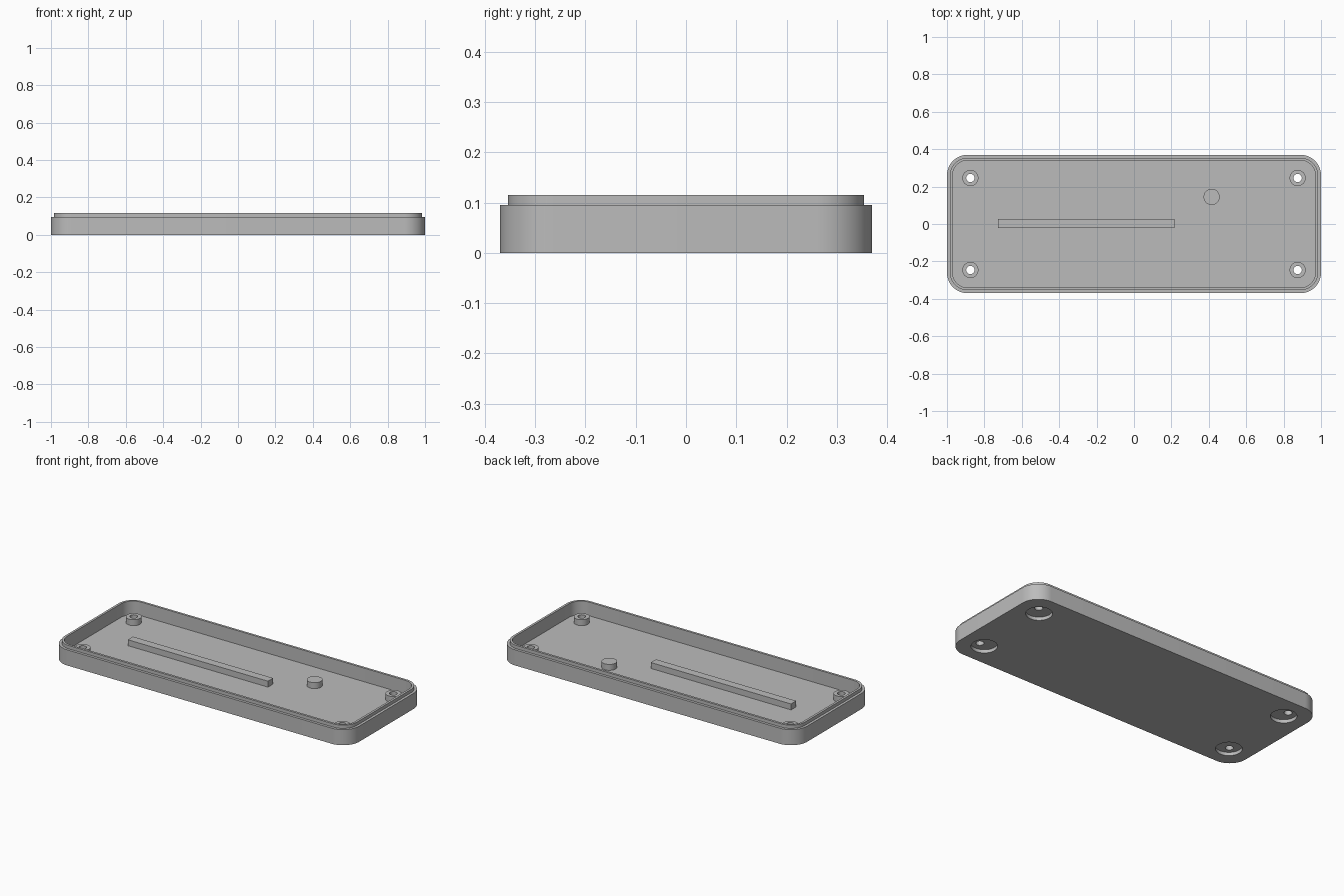
import bpy, bmesh, math

if "Cube" in bpy.data.objects:
    bpy.data.objects.remove(bpy.data.objects["Cube"], do_unlink=True)

grey = bpy.data.materials.new("plain grey")
grey.use_nodes = True
grey.diffuse_color = (0.5, 0.5, 0.5, 1)
grey.node_tree.nodes["Principled BSDF"].inputs["Base Color"].default_value = grey.diffuse_color

HALF_X, HALF_Y, RADIUS = 1.0, 0.37, 0.11
FLOOR, SHOULDER, RIM = 0.032, 0.095, 0.115
WALL, LIP = 0.03, 0.016
POST_TOP = 0.068
CORNERS = [(sx, sy) for sx in (-1, 1) for sy in (-1, 1)]


def rounded_ring(bm, inset, z, steps=14):
    """Rounded rectangle of vertices, inset from the outer outline."""
    r = RADIUS - inset
    ring = []
    for quarter, (sx, sy) in enumerate([(1, 1), (-1, 1), (-1, -1), (1, -1)]):
        for i in range(steps + 1):
            a = (quarter + i / steps) * math.pi / 2
            ring.append(bm.verts.new((sx * (HALF_X - RADIUS) + r * math.cos(a),
                                      sy * (HALF_Y - RADIUS) + r * math.sin(a), z)))
    return ring


def finish(obj):
    obj.data.materials.clear()
    obj.data.materials.append(grey)
    bpy.ops.object.select_all(action="DESELECT")
    obj.select_set(True)
    bpy.context.view_layer.objects.active = obj
    bpy.ops.object.shade_smooth_by_angle(angle=math.radians(30))


def cylinder(name, x, y, radius, z0, z1):
    bpy.ops.mesh.primitive_cylinder_add(vertices=48, radius=radius, depth=z1 - z0,
                                        location=(x, y, (z0 + z1) / 2))
    obj = bpy.context.object
    obj.name = name
    return obj


def cut(obj, cutter):
    cutter.hide_render = True
    bpy.context.view_layer.objects.active = obj
    mod = obj.modifiers.new("hole", "BOOLEAN")
    mod.operation, mod.solver, mod.object = "DIFFERENCE", "EXACT", cutter
    bpy.ops.object.modifier_apply(modifier=mod.name)


# Tray: outer wall, shoulder, raised lip, inner wall and floor
bm = bmesh.new()
profile = [(0, 0), (0, SHOULDER), (LIP, SHOULDER), (LIP, RIM), (WALL, RIM), (WALL, FLOOR)]
rings = [rounded_ring(bm, inset, z) for inset, z in profile]
for low, high in zip(rings, rings[1:]):
    for i in range(len(low)):
        j = (i + 1) % len(low)
        bm.faces.new((low[i], low[j], high[j], high[i]))
bm.faces.new(rings[0][::-1])
bm.faces.new(rings[-1])
bmesh.ops.recalc_face_normals(bm, faces=bm.faces)
mesh = bpy.data.meshes.new("tray")
bm.to_mesh(mesh)
bm.free()
tray = bpy.data.objects.new("tray", mesh)
bpy.context.collection.objects.link(tray)

# Corner screw posts with through holes and wide recesses underneath
for sx, sy in CORNERS:
    x, y = sx * 0.875, sy * 0.246
    post = cylinder("screw_post", x, y, 0.043, FLOOR - 0.004, POST_TOP)
    hole = cylinder("hole_cutter", x, y, 0.022, -0.05, 0.2)
    recess = cylinder("recess_cutter", sx * 0.858, sy * 0.229, 0.072, -0.05, 0.02)
    cut(post, hole)
    cut(tray, hole)
    cut(tray, recess)
    for cutter in (hole, recess):
        bpy.data.objects.remove(cutter, do_unlink=True)
    finish(post)
finish(tray)

# Support peg
finish(cylinder("support_peg", 0.415, 0.145, 0.043, FLOOR - 0.004, POST_TOP))

# Long support bar
bpy.ops.mesh.primitive_cube_add(size=1, location=(-0.255, 0.003, (FLOOR - 0.004 + POST_TOP) / 2))
bar = bpy.context.object
bar.name = "support_bar"
bar.scale = (0.945, 0.05, POST_TOP - FLOOR + 0.004)
bpy.ops.object.transform_apply(location=False, rotation=False, scale=True)
finish(bar)
